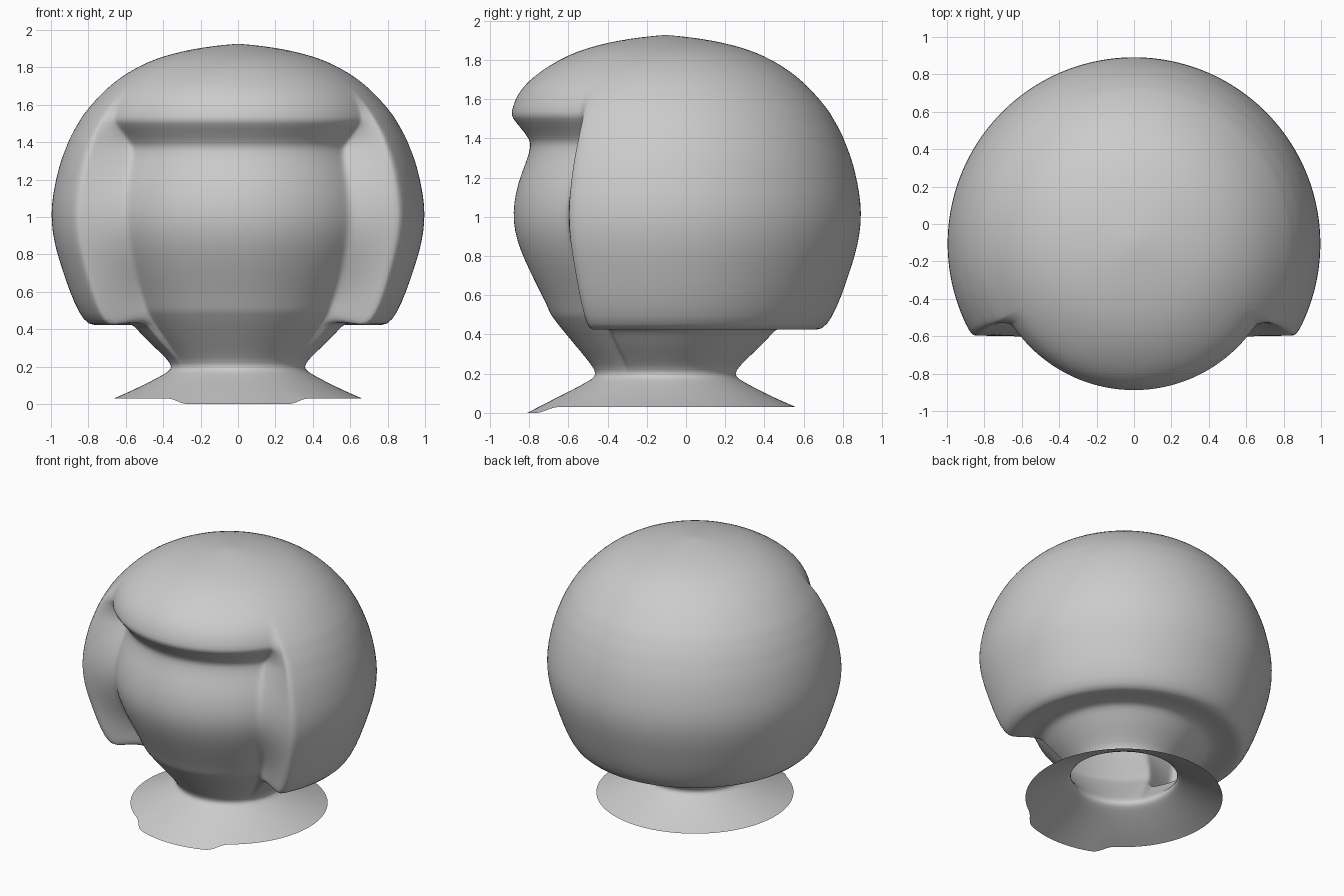
import bpy, bmesh
from math import sin, cos, radians

if "Cube" in bpy.data.objects:
    bpy.data.objects.remove(bpy.data.objects["Cube"])

CY = -0.105          # axis of the round head
HAIR_EDGE = 60.5     # angle from the front where the side hair starts

# collar and neck, bottom to top (radius, height), same all the way round
neck = [(.665, .03), (.56, .075), (.46, .125), (.39, .163), (.358, .185), (.355, .215)]
# face profile and hair profile, bottom to top, row by row
face = [(.405, .28), (.46, .345), (.505, .40), (.53, .43), (.55, .455), (.565, .475), (.585, .50),
        (.605, .55), (.645, .63), (.695, .73), (.74, .83), (.77, .93), (.777, 1.02), (.765, 1.12),
        (.735, 1.22), (.702, 1.30), (.687, 1.36), (.69, 1.39), (.735, 1.45), (.783, 1.505),
        (.787, 1.53), (.768, 1.595)]
hair = [(.42, .28), (.49, .345), (.545, .405), (.575, .435), (.65, .437), (.74, .425), (.80, .42),
        (.85, .485), (.90, .60), (.94, .72), (.972, .82), (.993, .92), (1.0, 1.02), (.99, 1.12),
        (.97, 1.22), (.945, 1.31), (.92, 1.37), (.905, 1.41), (.88, 1.46), (.85, 1.51),
        (.833, 1.54), (.785, 1.60)]
# crown, shared by fringe and hair
crown = [(.73, 1.66), (.665, 1.72), (.59, 1.772), (.50, 1.822), (.40, 1.86), (.29, 1.888),
         (.18, 1.908), (.08, 1.92)]

face_rows = neck + face + crown
hair_rows = neck + hair + crown


def polar(r, deg, z):
    a = radians(deg)
    return (r * sin(a), -r * cos(a), z)


def half_row(i):
    """Points of one row from the front centre round to the back centre (+x side)."""
    (rf, zf), (rh, zh) = face_rows[i], hair_rows[i]
    inner = min(50 + 9 * ((zf - 1) / .48) ** 2, 56.5)
    pts = [polar(rf, inner * k / 14, zf) for k in range(15)]
    a, b = pts[-1], polar(rh, HAIR_EDGE, zh)
    for t in (.12, .5, .9):                       # step from face to side hair
        pts.append(tuple(p + (q - p) * t for p, q in zip(a, b)))
    pts += [polar(rh, HAIR_EDGE + (180 - HAIR_EDGE) * k / 30, zh) for k in range(31)]
    if i == 0:                                    # front tab of the collar
        for k in range(8):
            ang = inner * k / 14
            pts[k] = polar(.705, ang, 0) if k < 7 else polar(.685, ang, .015)
    return pts


# head, hair, neck and collar as one skin
bm = bmesh.new()
rings = []
for i in range(len(face_rows)):
    h = half_row(i)
    loop = h + [(-x, y, z) for x, y, z in h[-2:0:-1]]
    rings.append([bm.verts.new((x, y + CY, z)) for x, y, z in loop])
n = len(rings[0])
for lo, hi in zip(rings, rings[1:]):
    for k in range(n):
        bm.faces.new((lo[k], lo[(k + 1) % n], hi[(k + 1) % n], hi[k]))
top = bm.verts.new((0, CY, 1.927))
for k in range(n):
    bm.faces.new((rings[-1][k], rings[-1][(k + 1) % n], top))
bmesh.ops.recalc_face_normals(bm, faces=bm.faces)
for f in bm.faces:
    f.smooth = True
mesh = bpy.data.meshes.new("head_with_bobbed_hair")
bm.to_mesh(mesh)
bm.free()
head = bpy.data.objects.new("head_with_bobbed_hair", mesh)
bpy.context.collection.objects.link(head)
sub = head.modifiers.new("smooth", 'SUBSURF')
sub.levels = sub.render_levels = 1
